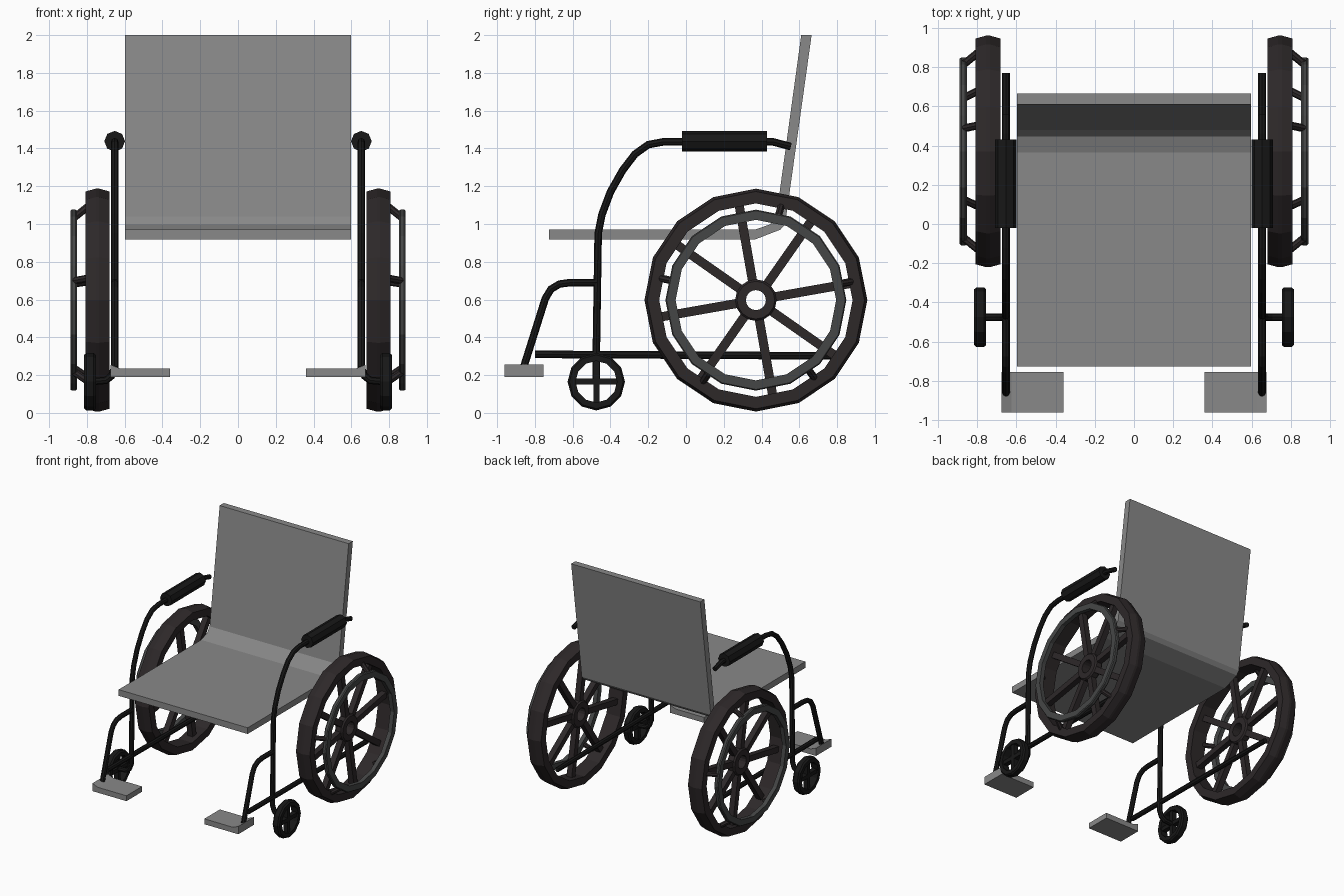
import bpy, math

if "Cube" in bpy.data.objects:
    bpy.data.objects.remove(bpy.data.objects["Cube"])


def material(name, c):
    m = bpy.data.materials.new(name)
    m.diffuse_color = (*c, 1)
    m.use_nodes = True
    m.node_tree.nodes["Principled BSDF"].inputs["Base Color"].default_value = m.diffuse_color
    return m


BLACK = material("black_metal", (0.009, 0.009, 0.009))
RUBBER = material("dark_rubber", (0.026, 0.021, 0.022))
STEEL = material("grey_rim", (0.06, 0.062, 0.062))
FABRIC = material("grey_fabric", (0.25, 0.25, 0.25))


def finish(name, mesh, mat=None, mirror=True):
    ob = bpy.data.objects.new(name, mesh)
    bpy.context.collection.objects.link(ob)
    if mat:
        mesh.materials.clear()
        mesh.materials.append(mat)
    for p in mesh.polygons:
        p.use_smooth = False
    if mirror:
        ob.modifiers.new("both_sides", "MIRROR").use_mirror_merge = False
    return ob


def tube(name, paths, r, mat, res=2):
    """Round bars swept along one or more point paths."""
    cu = bpy.data.curves.new(name, "CURVE")
    cu.dimensions = "3D"
    cu.bevel_depth, cu.bevel_resolution, cu.use_fill_caps = r, res, True
    for pts in paths:
        sp = cu.splines.new("POLY")
        sp.points.add(len(pts) - 1)
        for q, p in zip(sp.points, pts):
            q.co = (*p, 1)
    tmp = bpy.data.objects.new(name + "_path", cu)
    bpy.context.collection.objects.link(tmp)
    bpy.context.view_layer.update()
    mesh = bpy.data.meshes.new_from_object(
        tmp.evaluated_get(bpy.context.evaluated_depsgraph_get()))
    bpy.data.objects.remove(tmp)
    return finish(name, mesh, mat)


def ring(name, profile, yc, zc, n, mat):
    """Closed (x, radius) profile revolved about the x direction."""
    k = len(profile)
    verts, faces = [], []
    for i in range(n):
        a = 2 * math.pi * i / n
        verts += [(x, yc + r * math.cos(a), zc + r * math.sin(a)) for x, r in profile]
        for j in range(k):
            i2, j2 = (i + 1) % n, (j + 1) % k
            faces.append((i * k + j, i * k + j2, i2 * k + j2, i2 * k + j))
    me = bpy.data.meshes.new(name)
    me.from_pydata(verts, [], faces)
    return finish(name, me, mat)


def band(x0, x1, r0, r1, cx, cr):
    """Rectangle cross-section with chamfered outer corners."""
    return [(x0, r0), (x0, r1 - cr), (x0 + cx, r1), (x1 - cx, r1), (x1, r1 - cr), (x1, r0)]


def prism(name, ends, mat, mirror=True):
    """Solids between pairs of matching end outlines."""
    verts, faces = [], []
    for a, b in ends:
        n, o = len(a), len(verts)
        verts += a + b
        faces += [tuple(range(o, o + n)), tuple(reversed(range(o + n, o + 2 * n)))]
        faces += [(o + (i + 1) % n, o + i, o + i + n, o + (i + 1) % n + n) for i in range(n)]
    me = bpy.data.meshes.new(name)
    me.from_pydata(verts, [], faces)
    return finish(name, me, mat, mirror)


def spokes(name, x, hx, w, r0, r1, yc, zc, angles, mat):
    """Flat rectangular bars running outwards from a wheel centre."""
    ends = []
    for d in angles:
        c, s = math.cos(math.radians(d)), math.sin(math.radians(d))
        ends.append([[(x + i * hx, yc + r * c - j * w * s, zc + r * s + j * w * c)
                      for i, j in ((-1, -1), (1, -1), (1, 1), (-1, 1))] for r in (r0, r1)])
    return prism(name, ends, mat)


# seat and backrest, one bent sheet
side = [(-.725, .918), (.365, .918), (.50, .97), (.525, 1.0), (.665, 2.0), (.61, 2.0),
        (.478, 1.04), (.445, .998), (.365, .97), (-.725, .97)]
prism("seat_and_backrest", [([(-.597, y, z) for y, z in side],
                             [(.597, y, z) for y, z in side])], FABRIC, False)

# footplates with a raised outer lip
foot = [(.36, .19), (.675, .19), (.675, .255), (.625, .235), (.36, .235)]
prism("footplate", [([(x, -.96, z) for x, z in foot],
                     [(x, -.755, z) for x, z in foot])], FABRIC)

# frame tubes
X = .653
arm = [(.555, 1.41), (.46, 1.435), (-.12, 1.435), (-.20, 1.42), (-.27, 1.37), (-.335, 1.285),
       (-.40, 1.17), (-.445, 1.05), (-.465, .95), (-.475, .31)]
tube("arm_frame", [[(X, y, z) for y, z in arm] +
                   [(X, -.475, .24), (.67, -.475, .195), (.70, -.475, .172), (.785, -.475, .165)]],
     .02, BLACK)
leg = [(-.47, .69), (-.61, .69), (-.67, .682), (-.715, .655), (-.745, .605), (-.86, .24)]
tube("footrest_tube", [[(X, y, z) for y, z in leg]], .02, BLACK)
tube("lower_bar", [[(X, -.80, .31), (X, .77, .302)]], .02, BLACK)

# armrest pad
tube("armrest_pad", [[(X, -.02, 1.438), (X, .43, 1.438)]], .055, BLACK)

# big wheel: tyre, hub, spokes, push rim and its struts
YC, ZC = .37, .597


def polar(x, r, deg):
    a = math.radians(deg)
    return (x, YC + r * math.cos(a), ZC + r * math.sin(a))


ring("tyre", band(.68, .808, .512, .59, .055, .015), YC, ZC, 16, RUBBER)
ring("wheel_hub", band(.71, .78, .053, .11, .012, .01), YC, ZC, 16, RUBBER)
spokes("wheel_spokes", .745, .024, .024, .085, .535, YC, ZC,
       [10 + 45 * i for i in range(8)], RUBBER)
ring("push_rim", band(.852, .888, .425, .479, .008, .006), YC, ZC, 16, STEEL)
tube("push_rim_struts", [[polar(.78, .525, d), polar(.87, .45, d)]
                         for d in (11, 75, 167, 237, 307)], .02, RUBBER)

# caster wheel
CY, CZ = -.475, .165
ring("caster_tyre", band(.753, .815, .11, .152, .012, .01), CY, CZ, 12, BLACK)
spokes("caster_spokes", .784, .02, .016, -.125, .125, CY, CZ, (0, 90), BLACK)
